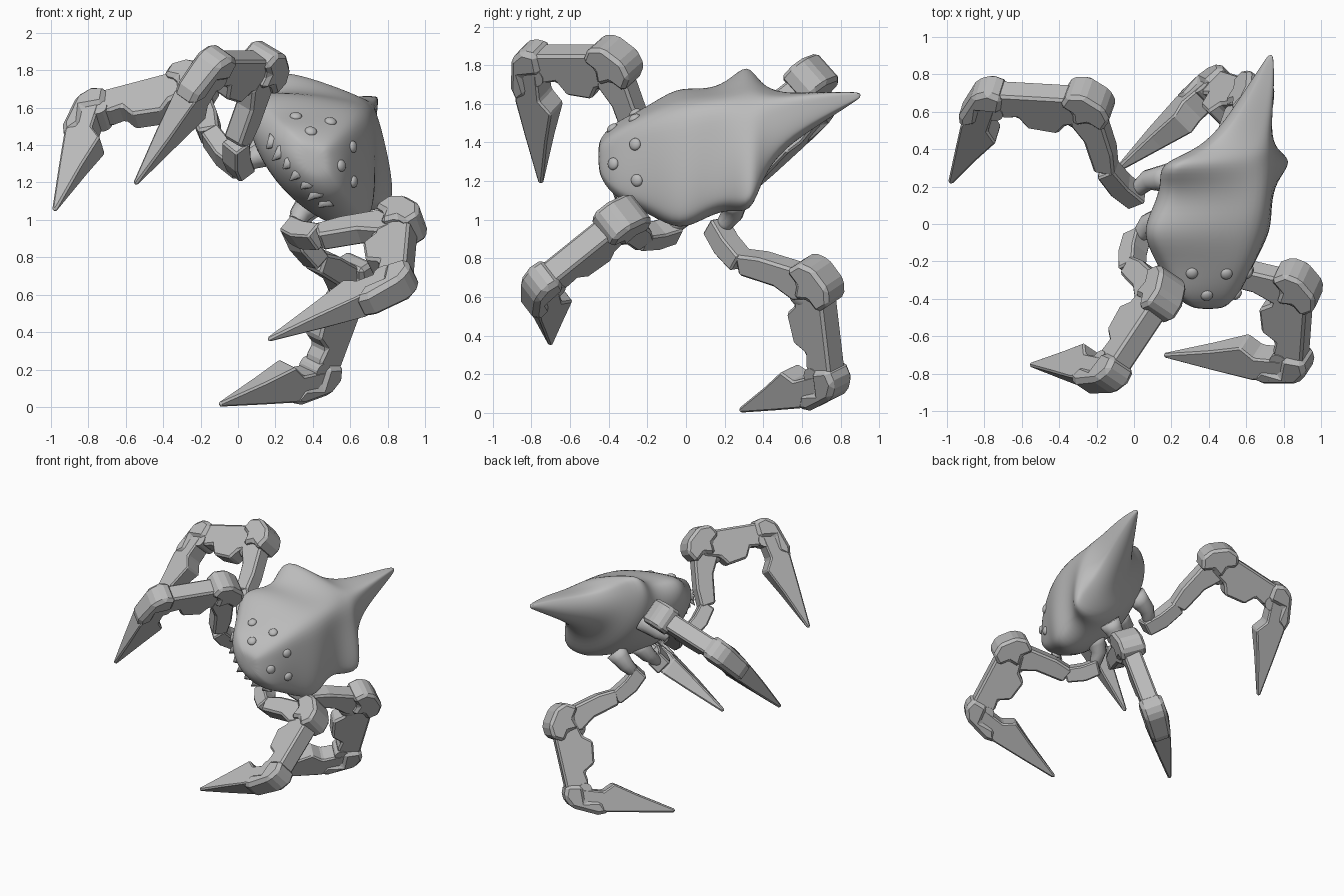
import bpy, bmesh, math
from mathutils import Matrix, Vector
from mathutils.bvhtree import BVHTree

if "Cube" in bpy.data.objects:
    bpy.data.objects.remove(bpy.data.objects["Cube"], do_unlink=True)

grey = bpy.data.materials.new("stone_grey")
grey.use_nodes = True
grey.diffuse_color = (0.5, 0.5, 0.5, 1)
for node in grey.node_tree.nodes:
    if node.type == "BSDF_PRINCIPLED":
        node.inputs["Base Color"].default_value = (0.5, 0.5, 0.5, 1)

# The shell is symmetric in its own frame, then rolled onto its side
ROLL = (Matrix.Translation((0.45, 0, 1.36)) @ Matrix.Rotation(math.radians(48.6), 4, "Y")
        @ Matrix.Translation((-0.01, 0, 0)) @ Matrix.Rotation(0.02, 4, "Z"))


def add_object(name, bm, smooth=False, bevel=0, subdivide=0, mirror=False, place=Matrix()):
    bmesh.ops.recalc_face_normals(bm, faces=bm.faces[:])
    mesh = bpy.data.meshes.new(name)
    bm.to_mesh(mesh)
    bm.free()
    mesh.materials.append(grey)
    for poly in mesh.polygons:
        poly.use_smooth = smooth
    obj = bpy.data.objects.new(name, mesh)
    bpy.context.scene.collection.objects.link(obj)
    obj.matrix_world = place
    if bevel:
        mod = obj.modifiers.new("bevel", "BEVEL")
        mod.width, mod.segments, mod.limit_method = bevel, 1, "ANGLE"
    if subdivide:
        mod = obj.modifiers.new("smooth", "SUBSURF")
        mod.levels = mod.render_levels = subdivide
    if mirror:
        mod = obj.modifiers.new("mirror", "MIRROR")
        mod.use_axis[0] = True
        mod.use_mirror_merge = False
    return obj


def loft(rings):
    bm = bmesh.new()
    loops = [[bm.verts.new(p) for p in ring] for ring in rings]
    n = len(loops[0])
    for one, two in zip(loops, loops[1:]):
        for i in range(n):
            j = (i + 1) % n
            bm.faces.new((one[i], one[j], two[j], two[i]))
    bm.faces.new(loops[0])
    bm.faces.new(loops[-1][::-1])
    return bm


def tube(points, radii, sides=12):
    rings = []
    for k, p in enumerate(points):
        way = points[min(k + 1, len(points) - 1)] - points[max(k - 1, 0)]
        x = way.cross(Vector((0.2, 1, 0.1))).normalized()
        y = way.cross(x).normalized()
        turns = [2 * math.pi * i / sides for i in range(sides)]
        rings.append([p + (x * math.cos(t) + y * math.sin(t)) * radii[k] for t in turns])
    return loft(rings)


def frame(origin, along, outward):
    x = along.normalized()
    y = (outward - x * outward.dot(x)).normalized()
    m = Matrix((x, y, x.cross(y))).transposed().to_4x4()
    m.translation = origin
    return m


def slab(name, m, length, profile, bevel=0.014):
    # Profile points: (along, outward, half thickness)
    bm = bmesh.new()
    top, low = [[bm.verts.new(m @ Vector((s * length, o, sign * t))) for s, o, t in profile]
                for sign in (1, -1)]
    bm.faces.new(top)
    bm.faces.new(low[::-1])
    for i in range(len(top)):
        j = (i + 1) % len(top)
        bm.faces.new((top[i], low[i], low[j], top[j]))
    add_object(name, bm, bevel=bevel)


def even(points, t):
    return [(s, o, t) for s, o in points]


# Shell: (y, half width, rim height, ridge above rim, depth below rim)
SECTIONS = [
    (-.455, .08, -.05, .06, .07), (-.43, .15, -.06, .12, .11), (-.36, .25, -.07, .21, .16),
    (-.2, .33, -.08, .34, .21), (-.04, .48, -.08, .42, .21), (.1, .40, -.03, .40, .24),
    (.22, .40, .04, .34, .26), (.33, .51, .10, .28, .26), (.39, .30, .14, .25, .17),
    (.5, .16, .22, .17, .15), (.7, .085, .32, .10, .10), (.87, .03, .39, .03, .03),
    (.905, .012, .40, .012, .012)]
SIDES = 20
rings = []
for y, half, rim, rise, depth in SECTIONS:
    ring = []
    for i in range(SIDES):
        t = 2 * math.pi * i / SIDES
        c, s = math.cos(t), math.sin(t)
        # Roof shaped above the rim, rounded below it
        lift = rise * (.7 * (1 - abs(c)) + .3 * s) if s > 0 else depth * s
        ring.append(Vector((half * c, y, rim + lift)))
    rings.append(ring)
body = add_object("body_shell", loft(rings), smooth=True, subdivide=2, place=ROLL)
bpy.context.view_layer.update()
surface = BVHTree.FromObject(body, bpy.context.evaluated_depsgraph_get())

# Three eyes on each side of the face
bm = bmesh.new()
for spot in ((.22, -.25, .01), (.095, -.27, .15), (.115, -.37, .02)):
    hit, normal = surface.find_nearest(Vector(spot))[:2]
    turn = normal.to_track_quat("Z", "Y").to_matrix().to_4x4()
    bmesh.ops.create_icosphere(bm, subdivisions=3, radius=0.032,
                               matrix=Matrix.Translation(hit) @ turn @ Matrix.Diagonal((1, 1, .6, 1)))
add_object("eyes", bm, smooth=True, mirror=True, place=ROLL)

# Jagged front lip
bm = bmesh.new()
for i in range(7):
    x = (i - 3) * 0.07
    hit = surface.find_nearest(Vector((x, -.42 + 2 * x * x, -.16)))[0]
    m = (Matrix.Translation(hit + Vector((0, .018, -.015))) @ Matrix.Rotation(math.pi, 4, "X")
         @ Matrix.Diagonal((1, .5, 1, 1)))
    bmesh.ops.create_cone(bm, cap_ends=True, segments=8, radius1=0.05, radius2=0.004,
                          depth=0.1 if i % 2 else 0.07, matrix=m)
add_object("lip_teeth", bm, smooth=True, place=ROLL)

# Limb joints: socket, hip, thigh start, knee, ankle, tip
LEGS = {
    "front_upper": [(.18, .03, 1.37), (.01, -.09, 1.28), (-.01, -.235, 1.4),
                    (.15, -.37, 1.82), (-.13, -.79, 1.82), (-.55, -.75, 1.19)],
    "front_lower": [(.4, .03, 1.11), (.3, -.09, .94), (.42, -.235, .91),
                    (.88, -.33, 1.0), (.85, -.74, .67), (.16, -.7, .36)],
    "back_upper": [(.2, .25, 1.43), (-.01, .16, 1.3), (-.14, .29, 1.44),
                   (-.24, .65, 1.73), (-.77, .68, 1.59), (-.98, .22, 1.05)],
    "back_lower": [(.44, .25, 1.12), (.31, .17, .94), (.41, .28, .79),
                   (.63, .68, .68), (.44, .74, .17), (-.1, .28, .015)]}

THIGH = even([(0, .05), (.3, .07), (.95, .06), (1, -.09), (.75, -.12), (.5, -.07), (.05, -.06)], .06)
SHIN = even([(0, .07), (1, .07), (1, -.05), (.86, -.1), (.72, -.09), (.64, -.17),
             (.35, -.195), (.25, -.13), (0, -.1)], .065)
KNEE_CAP = even([(-.14, -.06), (-.13, .04), (-.06, .09), (.07, .09), (.14, .03), (.13, -.06),
                 (.05, -.06), (0, -.13), (-.05, -.06)], .095)
ANKLE_CAP = [(-.1, -.06, .085), (-.1, .03, .085), (-.03, .095, .085), (.17, .115, .075),
             (.25, .085, .07), (.17, .01, .08), (.06, .03, .09), (.02, -.08, .09)]
CLAW = [(0, .04, .07), (.3, .085, .075), (.6, .055, .05), (1, .014, .012), (1, -.01, .012),
        (.6, -.075, .05), (.34, -.125, .072), (.25, -.06, .075), (0, -.05, .07)]

for name, joints in LEGS.items():
    socket, hip, start, knee, ankle, tip = [Vector(p) for p in joints]

    # Horn shaped socket under the shell
    bend = (socket + hip) / 2 + Vector((-.02, .03, 0))
    horn = [socket, (socket + bend) / 2, bend, (bend + hip) / 2, hip]
    add_object(name + "_socket", tube(horn, (.08, .068, .056, .045, .033)), smooth=True)

    # Hip link
    slab(name + "_hip", frame(hip, start - hip, hip - socket), (start - hip).length,
         even([(-.2, .05), (.4, .07), (1.1, .05), (1.1, -.055), (.4, -.045), (-.2, -.06)], .06), .01)

    # Thigh with a rounded muscle under the knee
    m = frame(start, knee - start, (start + knee) / 2 - ankle)
    span = (knee - start).length
    slab(name + "_thigh", m, span, THIGH)
    bm = bmesh.new()
    bmesh.ops.create_icosphere(bm, subdivisions=3, radius=0.08,
                               matrix=m @ Matrix.Translation((span * .85, -.1, 0))
                               @ Matrix.Diagonal((1.2, .9, .7, 1)))
    add_object(name + "_knee_muscle", bm, smooth=True)

    # Shin and ankle pin
    m = frame(knee, ankle - knee, (knee + ankle) / 2 - tip)
    span = (ankle - knee).length
    slab(name + "_shin", m, span, SHIN)
    bm = bmesh.new()
    bmesh.ops.create_cone(bm, cap_ends=True, segments=16, radius1=.05, radius2=.05, depth=.14,
                          matrix=m @ Matrix.Translation((span * .95, -.06, 0)))
    add_object(name + "_ankle_pin", bm)

    # Armour cap on the knee
    slab(name + "_knee_cap", frame(knee, ankle - start, knee - (start + ankle) / 2), 1, KNEE_CAP, .02)

    # Claw with its long armour cap
    m = frame(ankle, tip - ankle, (ankle + tip) / 2 - knee)
    slab(name + "_claw", m, (tip - ankle).length, CLAW, .01)
    slab(name + "_ankle_cap", m, 1, ANKLE_CAP, .025)
